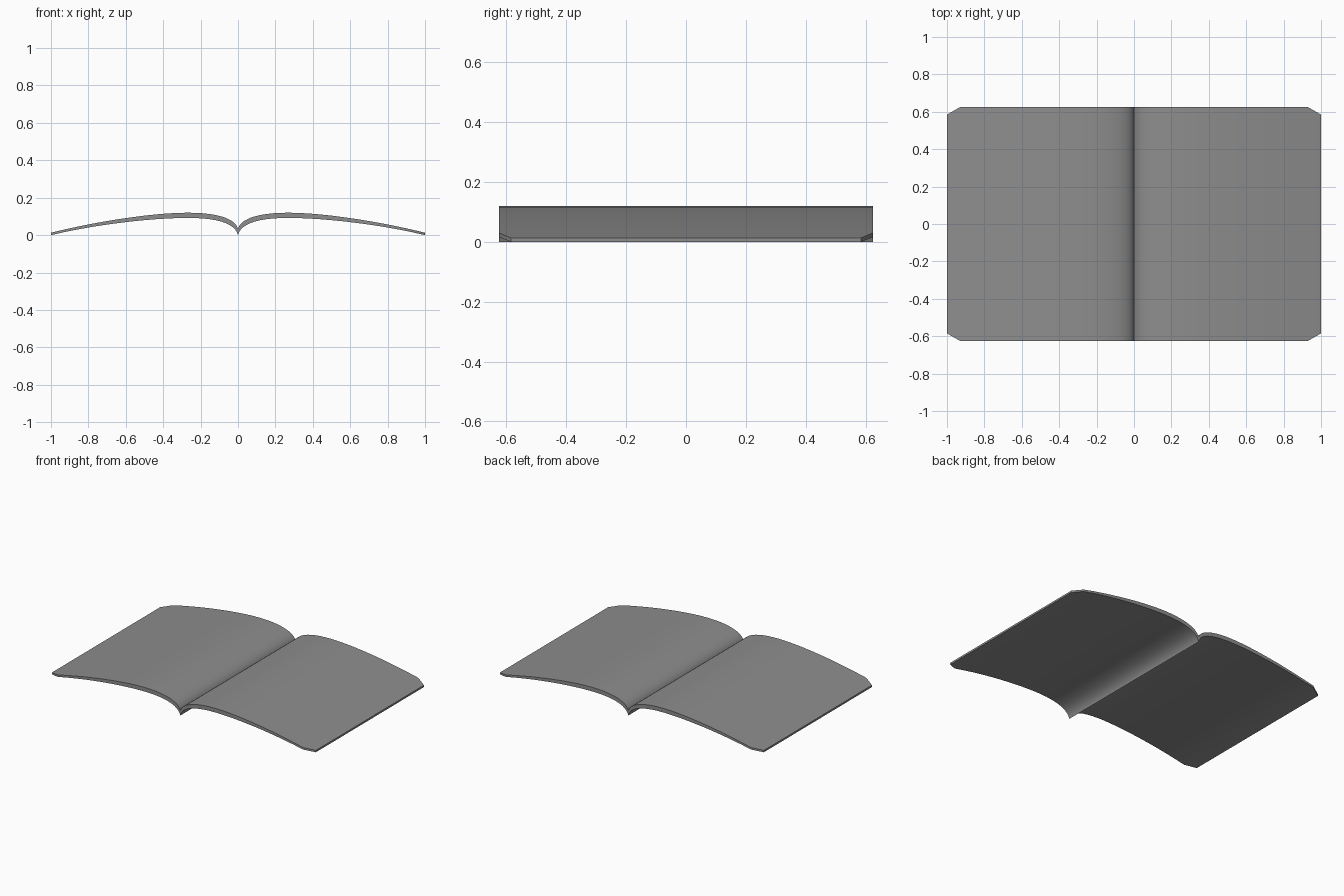
import bpy
import math
from mathutils.geometry import interpolate_bezier
from mathutils import Vector

if "Cube" in bpy.data.objects:
    bpy.data.objects.remove(bpy.data.objects["Cube"], do_unlink=True)

HALF_DEPTH, CHAMFER_X, CHAMFER_Y = 0.625, 0.93, 0.04
STEPS = 12


def curve(*points):
    """Sample a cubic from gutter to crest and another from crest to outer edge."""
    p = [Vector((x, 0, z)) for x, z in points]
    inner = interpolate_bezier(p[0], p[1], p[2], p[3], STEPS)
    outer = interpolate_bezier(p[3], p[4], p[5], p[6], STEPS)
    return inner + outer[1:]


def mirrored(half):
    """Continue a half profile through the gutter to the other side."""
    return [Vector((-v.x, 0, v.z)) for v in reversed(half[1:])] + half


def half_depth(x):
    """Half depth of the sheet, shortened at the cut corners."""
    cut = max(0, abs(x) - CHAMFER_X) / (1 - CHAMFER_X)
    return HALF_DEPTH - CHAMFER_Y * cut


# Upper and lower page profiles
top = mirrored(curve((0, .035), (.015, .085), (.1, .12), (.27, .12),
                     (.45, .12), (.75, .075), (1, .013)))
bottom = mirrored(curve((0, 0), (.015, .06), (.1, .092), (.27, .092),
                        (.45, .092), (.75, .06), (1, 0)))

# Each station across the spread holds a four-corner section
verts, faces = [], []
for t, b in zip(top, bottom):
    for v, side in ((t, -1), (t, 1), (b, 1), (b, -1)):
        verts.append((v.x, side * half_depth(v.x), v.z))
for i in range(len(top) - 1):
    a, c = 4 * i, 4 * i + 4
    for k in range(4):
        n = (k + 1) % 4
        faces.append((a + k, c + k, c + n, a + n))
last = len(verts) - 4
faces += [(0, 1, 2, 3), (last + 3, last + 2, last + 1, last)]

mesh = bpy.data.meshes.new("open_book")
mesh.from_pydata(verts, [], faces)
mesh.update()
book = bpy.data.objects.new("open_book", mesh)
bpy.context.collection.objects.link(book)

# Plain grey surface
grey = bpy.data.materials.new("grey")
grey.use_nodes = True
color = (0.27, 0.27, 0.27, 1)
grey.diffuse_color = color
grey.node_tree.nodes["Principled BSDF"].inputs["Base Color"].default_value = color
mesh.materials.append(grey)

bpy.ops.object.select_all(action="DESELECT")
book.select_set(True)
bpy.context.view_layer.objects.active = book
bpy.ops.object.shade_smooth_by_angle(angle=math.radians(30))
